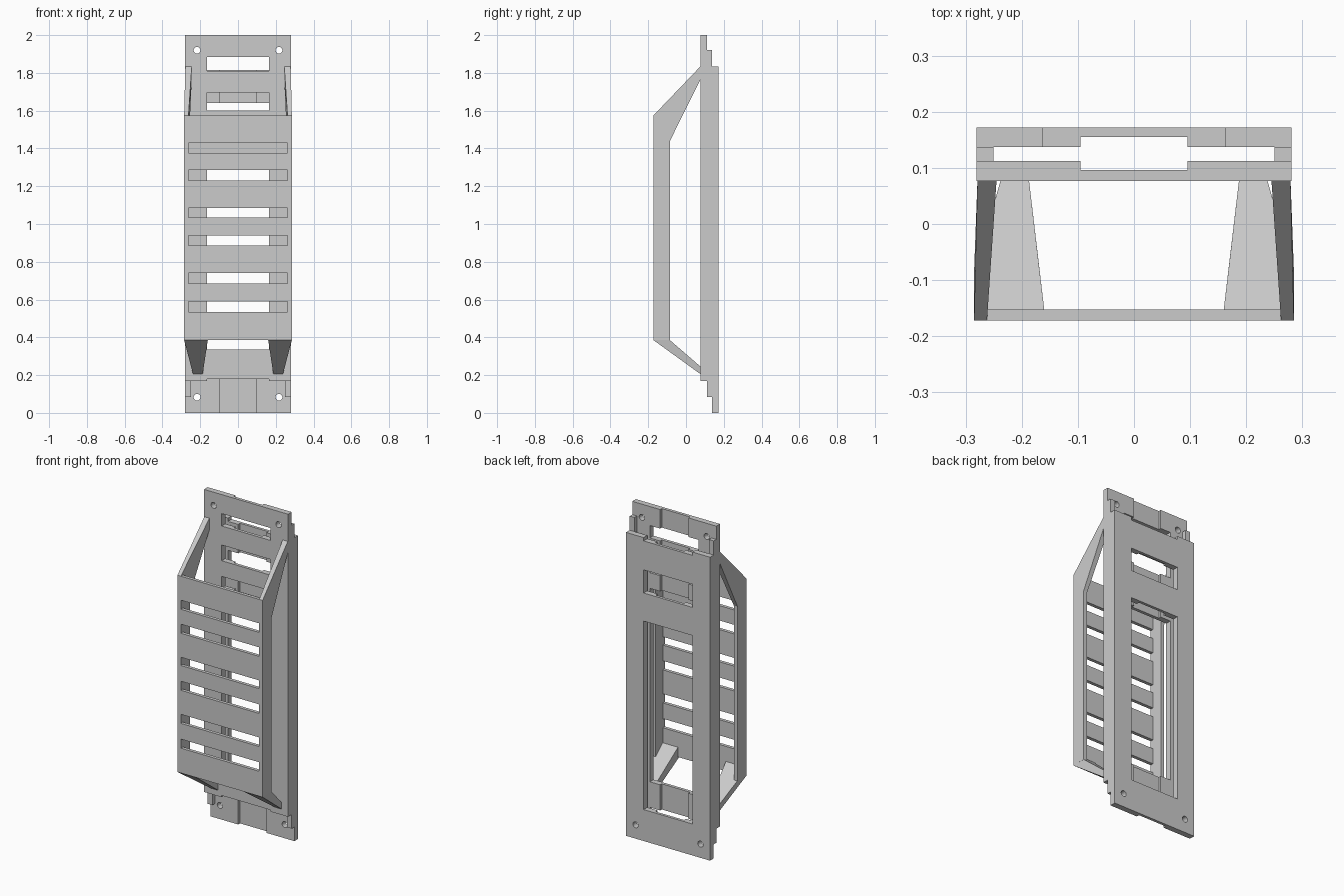
import bpy, bmesh, math

if "Cube" in bpy.data.objects:
    bpy.data.objects.remove(bpy.data.objects["Cube"])

grey = bpy.data.materials.new("plain grey")
grey.diffuse_color = (0.6, 0.6, 0.6, 1)
grey.use_nodes = True
grey.node_tree.nodes["Principled BSDF"].inputs["Base Color"].default_value = grey.diffuse_color


def finish(name, bm):
    bmesh.ops.recalc_face_normals(bm, faces=bm.faces)
    me = bpy.data.meshes.new(name)
    bm.to_mesh(me)
    bm.free()
    me.materials.append(grey)
    ob = bpy.data.objects.new(name, me)
    bpy.context.collection.objects.link(ob)
    return ob


def box(name, x0, x1, y0, y1, z0, z1):
    bm = bmesh.new()
    bmesh.ops.create_cube(bm, size=1)
    for v in bm.verts:
        v.co = (x0 + (v.co.x + .5) * (x1 - x0),
                y0 + (v.co.y + .5) * (y1 - y0),
                z0 + (v.co.z + .5) * (z1 - z0))
    return finish(name, bm)


def hole(x, z):
    bpy.ops.mesh.primitive_cylinder_add(vertices=24, radius=.018, depth=1,
                                        location=(x, 0.1, z),
                                        rotation=(math.pi / 2, 0, 0))
    return bpy.context.object


def cut(ob, cutters):
    for c in cutters:
        m = ob.modifiers.new("cut", 'BOOLEAN')
        m.operation, m.solver, m.object = 'DIFFERENCE', 'EXACT', c
    bpy.context.view_layer.update()
    dg = bpy.context.evaluated_depsgraph_get()
    me = bpy.data.meshes.new_from_object(ob.evaluated_get(dg))
    ob.modifiers.clear()
    ob.data = me
    me.materials.clear()
    me.materials.append(grey)
    for p in me.polygons:
        p.material_index = 0
    for c in cutters:
        bpy.data.objects.remove(c)


def strut(name, pts, s):
    """Solid from a side profile; each point is (y, z, inner x, outer x)."""
    bm = bmesh.new()
    a = [bm.verts.new((s * p[2], p[0], p[1])) for p in pts]
    b = [bm.verts.new((s * p[3], p[0], p[1])) for p in pts]
    bm.faces.new(a)
    bm.faces.new(b[::-1])
    n = len(pts)
    for i in range(n):
        j = (i + 1) % n
        bm.faces.new((a[j], a[i], b[i], b[j]))
    return finish(name, bm)


W, WIN, GR = .281, .163, .095   # half widths: plate, window, groove


def window(z0, z1):
    return box("cutter", -WIN, WIN, 0, .3, z0, z1)


# Front plate: windows, bottom notch, screw holes and rear groove
front = box("front_plate", -W, W, .077, .112, .17, 2)
cut(front, [window(1.81, 1.885), window(1.60, 1.695), window(1.435, 1.505),
            window(.335, 1.33), window(.1, .18),
            hole(-.217, 1.92), hole(.217, 1.92),
            box("cutter", -GR, GR, .096, .2, -.1, 2.1)])

# Back plate: windows, top notch, screw holes and front groove
back = box("back_plate", -W, W, .137, .172, 0, 1.835)
cut(back, [window(1.50, 1.64), window(.19, 1.33), window(1.815, 1.9),
           hole(-.217, .083), hole(.217, .083),
           box("cutter", -GR, GR, .05, .155, -.1, 2.1)])

# Basket front slats, separated by slots
slots = [(.535, .59), (.685, .74), (.885, .94),
         (1.035, 1.085), (1.23, 1.285), (1.375, 1.43)]
edges = [.385] + [z for s in slots for z in s] + [1.575]
for i in range(0, len(edges), 2):
    box("basket_slat", -.262, .262, -.172, -.152, edges[i], edges[i + 1])

for s, side in ((-1, "left"), (1, "right")):
    # Rail joining the two plates
    xs = sorted((s * .25, s * W))
    box(side + "_rail", *xs, .112, .137, .085, 1.92)
    # Upright side wall of the basket
    strut(side + "_basket_side", [
        (-.172, .385, .262, .285), (-.085, .385, .262, .285),
        (-.085, 1.44, .262, .285), (-.172, 1.575, .262, .285)], s)
    # Sloping upper arm back to the plate
    strut(side + "_upper_arm", [
        (-.172, 1.575, .262, .285), (-.085, 1.44, .260, .285),
        (.077, 1.765, .245, .279), (.077, 1.835, .245, .279)], s)
    # Wide tapered lower arm, also the floor of the basket
    strut(side + "_lower_arm", [
        (-.172, .385, .16, .285), (.077, .205, .187, .238),
        (.077, .245, .187, .238), (-.085, .385, .168, .284),
        (-.152, .444, .16, .272)], s)
